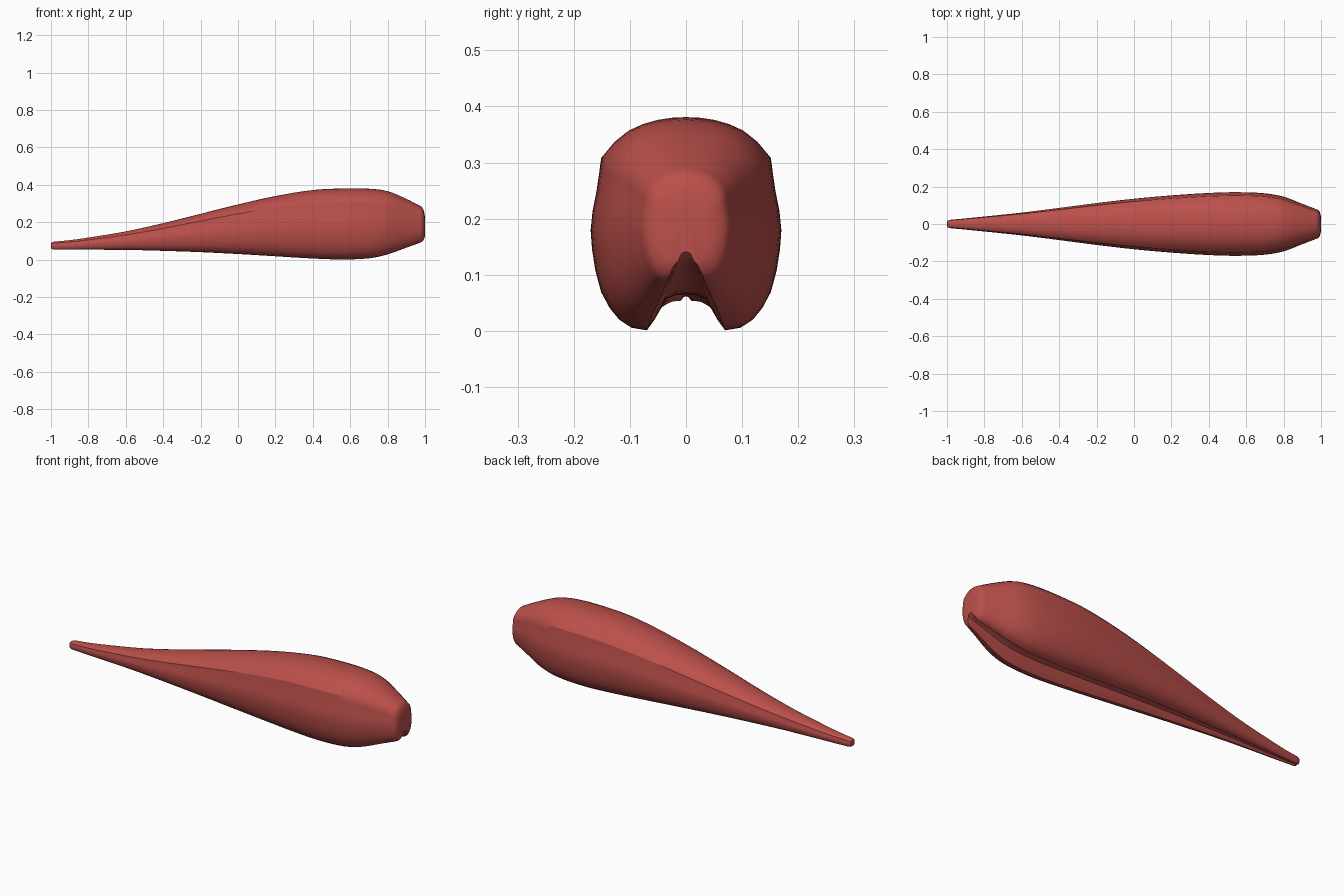
import bpy, bmesh, math

if "Cube" in bpy.data.objects:
    bpy.data.objects.remove(bpy.data.objects["Cube"])

# Stations along the body: x, half width, bottom, top
STATIONS = [
    (-0.985, .022, .054, .096), (-0.9, .030, .053, .104), (-0.8, .040, .053, .118),
    (-0.6, .061, .052, .151), (-0.4, .086, .047, .195), (-0.2, .112, .040, .245),
    (0.0, .135, .030, .295), (0.2, .153, .018, .340), (0.4, .166, .006, .372),
    (0.55, .170, .001, .380), (0.7, .164, .007, .379), (0.8, .146, .028, .366),
    (0.9, .108, .064, .325), (0.97, .081, .089, .289)]

# Half cross-section from the top centre round to the groove centre (y, z as fractions)
SECTION = [(0, 1), (.15, .997), (.30, .987), (.45, .968), (.60, .938), (.75, .885),
           (.89, .81), (.91, .74), (.94, .65), (.98, .56), (1, .47), (.985, .38),
           (.95, .28), (.89, .18), (.80, .105), (.70, .05), (.57, .012), (.41, 0),
           (.33, .05), (.26, .105), (.215, .145), (.11, .165), (0, .17)]


def spline(a, b, c, d, t):
    """Smooth curve between stations, parameterised along x."""
    def slope(p, q, k):
        return (q[k] - p[k]) / (q[0] - p[0])
    h = c[0] - b[0]
    out = [b[0] + h * t]
    for k in (1, 2, 3):
        mb = slope(a, c, k) if a else slope(b, c, k)
        mc = slope(b, d, k) if d else slope(b, c, k)
        out.append((2*t**3 - 3*t**2 + 1) * b[k] + (t**3 - 2*t**2 + t) * h * mb
                   + (3*t**2 - 2*t**3) * c[k] + (t**3 - t**2) * h * mc)
    return out


# Rounded tail tip, swept body, bevelled blunt end
stations = [(-1, .011, .062, .084), (-.997, .017, .057, .091)]
n = len(STATIONS)
for i in range(n - 1):
    a = STATIONS[i - 1] if i else None
    d = STATIONS[i + 2] if i + 2 < n else None
    for s in range(4):
        stations.append(spline(a, STATIONS[i], STATIONS[i + 1], d, s / 4))
stations += [STATIONS[-1], (.982, .077, .094, .283), (.991, .069, .104, .269),
             (.997, .054, .116, .247), (1, .036, .124, .222)]

outline = SECTION + [(-y, z) for y, z in SECTION[-2:0:-1]]
bm = bmesh.new()
rings = [[bm.verts.new((x, y * w, lo + z * (hi - lo))) for y, z in outline]
         for x, w, lo, hi in stations]
m = len(outline)
for r, q in zip(rings, rings[1:]):
    for j in range(m):
        bm.faces.new((r[j], r[(j + 1) % m], q[(j + 1) % m], q[j]))
bm.faces.new(rings[0])
bm.faces.new(rings[-1][::-1])
bmesh.ops.recalc_face_normals(bm, faces=bm.faces)

mesh = bpy.data.meshes.new("grooved_body")
bm.to_mesh(mesh)
bm.free()
body = bpy.data.objects.new("grooved_body", mesh)
bpy.context.collection.objects.link(body)

# Single red surface
red = bpy.data.materials.new("brick_red")
red.diffuse_color = (.50, .08, .07, 1)
red.use_nodes = True
red.node_tree.nodes["Principled BSDF"].inputs["Base Color"].default_value = red.diffuse_color
mesh.materials.append(red)

# Smooth skin with crisp shoulder and groove edges
bpy.context.view_layer.objects.active = body
body.select_set(True)
bpy.ops.object.shade_smooth_by_angle(angle=math.radians(32))
